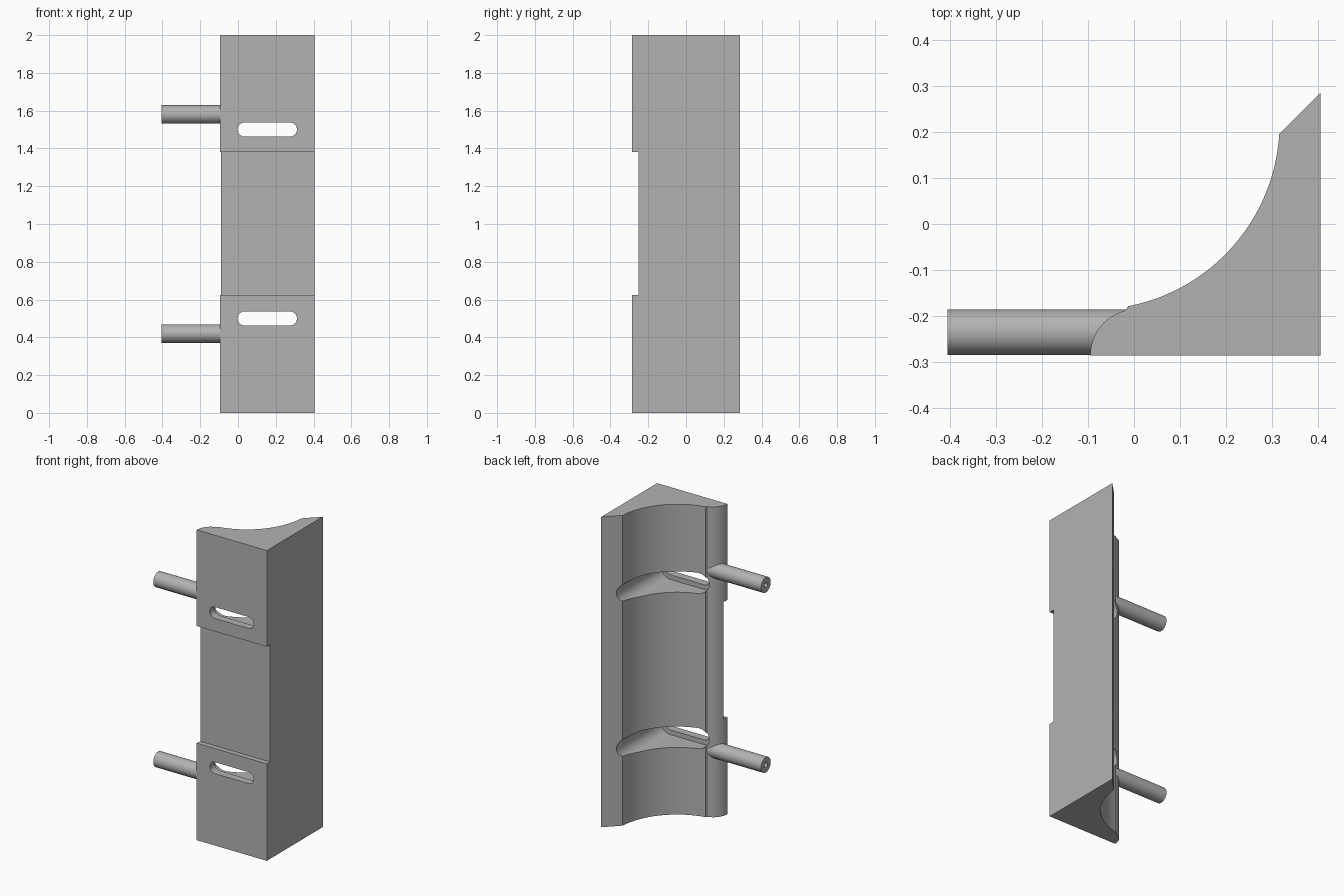
import bpy, bmesh
from math import sin, cos, pi, radians
from mathutils import Matrix, Vector

cube = bpy.data.objects.get("Cube")
if cube:
    bpy.data.objects.remove(cube, do_unlink=True)

grey = bpy.data.materials.new("plain_grey")
grey.use_nodes = True
colour = (0.45, 0.45, 0.45, 1)
grey.diffuse_color = colour
grey.node_tree.nodes["Principled BSDF"].inputs["Base Color"].default_value = colour


def arc(cx, cy, r, start, end, steps):
    angles = [radians(start + (end - start) * i / steps) for i in range(steps + 1)]
    return [(cx + r * cos(a), cy + r * sin(a)) for a in angles]


def prism(name, outline, to_3d, low, high):
    """Extrude a 2D outline between two levels; to_3d maps (u, v, level)."""
    bm = bmesh.new()
    face = bm.faces.new([bm.verts.new(to_3d(u, v, low)) for u, v in outline])
    moved = bmesh.ops.extrude_face_region(bm, geom=[face])["geom"]
    shift = Vector(to_3d(0, 0, high)) - Vector(to_3d(0, 0, low))
    bmesh.ops.translate(bm, vec=shift, verts=[g for g in moved if isinstance(g, bmesh.types.BMVert)])
    bmesh.ops.recalc_face_normals(bm, faces=bm.faces)
    mesh = bpy.data.meshes.new(name)
    bm.to_mesh(mesh)
    bm.free()
    mesh.materials.append(grey)
    obj = bpy.data.objects.new(name, mesh)
    bpy.context.collection.objects.link(obj)
    return obj


def along_x(u, v, level):
    return (level, u, v)


def along_y(u, v, level):
    return (u, level, v)


def along_z(u, v, level):
    return (u, v, level)


def select(obj):
    bpy.ops.object.select_all(action="DESELECT")
    obj.select_set(True)
    bpy.context.view_layer.objects.active = obj


def cut(obj, cutter):
    select(obj)
    mod = obj.modifiers.new("cut", "BOOLEAN")
    mod.operation = "DIFFERENCE"
    mod.solver = "EXACT"
    mod.object = cutter
    bpy.ops.object.modifier_apply(modifier=mod.name)
    bpy.data.objects.remove(cutter, do_unlink=True)


def slot(r, z, y0, y1):
    """Stadium-shaped cutter running front to back."""
    left, right = 0.035, 0.275
    outline = arc(right, z, r, -90, 90, 16) + arc(left, z, r, 90, 270, 16)
    return prism("slot_cutter", outline, along_y, y0, y1)


# Body: corner block with a rounded lip, a hollow back and a sloped edge
FRONT = -0.285
profile = (arc(0.005, FRONT, 0.1, 180, 104, 12)
           + arc(-0.09, 0.22, 0.406, -79, -3.5, 40)
           + [(0.405, 0.285), (0.405, FRONT)])
body = prism("body", profile, along_z, 0, 2)

# Shallow recess across the middle of the front
recess = [(-0.5, 0.625), (0.5, 0.625), (0.5, 1.38), (-0.5, 1.38)]
cut(body, prism("recess_cutter", recess, along_y, -0.4, -0.252))

# Slots, narrow at the front and wider behind
for z in (0.5, 1.5):
    cut(body, slot(0.037, z, -0.4, 0.5))
    cut(body, slot(0.067, z, FRONT + 0.05, 0.5))

# Hollow pins reaching out from the lip
pins = []
for name, z in (("lower_pin", 0.42), ("upper_pin", 1.58)):
    pin = prism(name, arc(-0.235, z, 0.049, 0, 352.5, 47), along_x, -0.405, -0.016)
    cut(pin, prism("bore_cutter", arc(-0.235, z, 0.016, 0, 345, 23), along_x, -0.5, -0.1))
    pins.append(pin)

for obj in [body] + pins:
    select(obj)
    bpy.ops.object.shade_smooth_by_angle(angle=radians(25))
